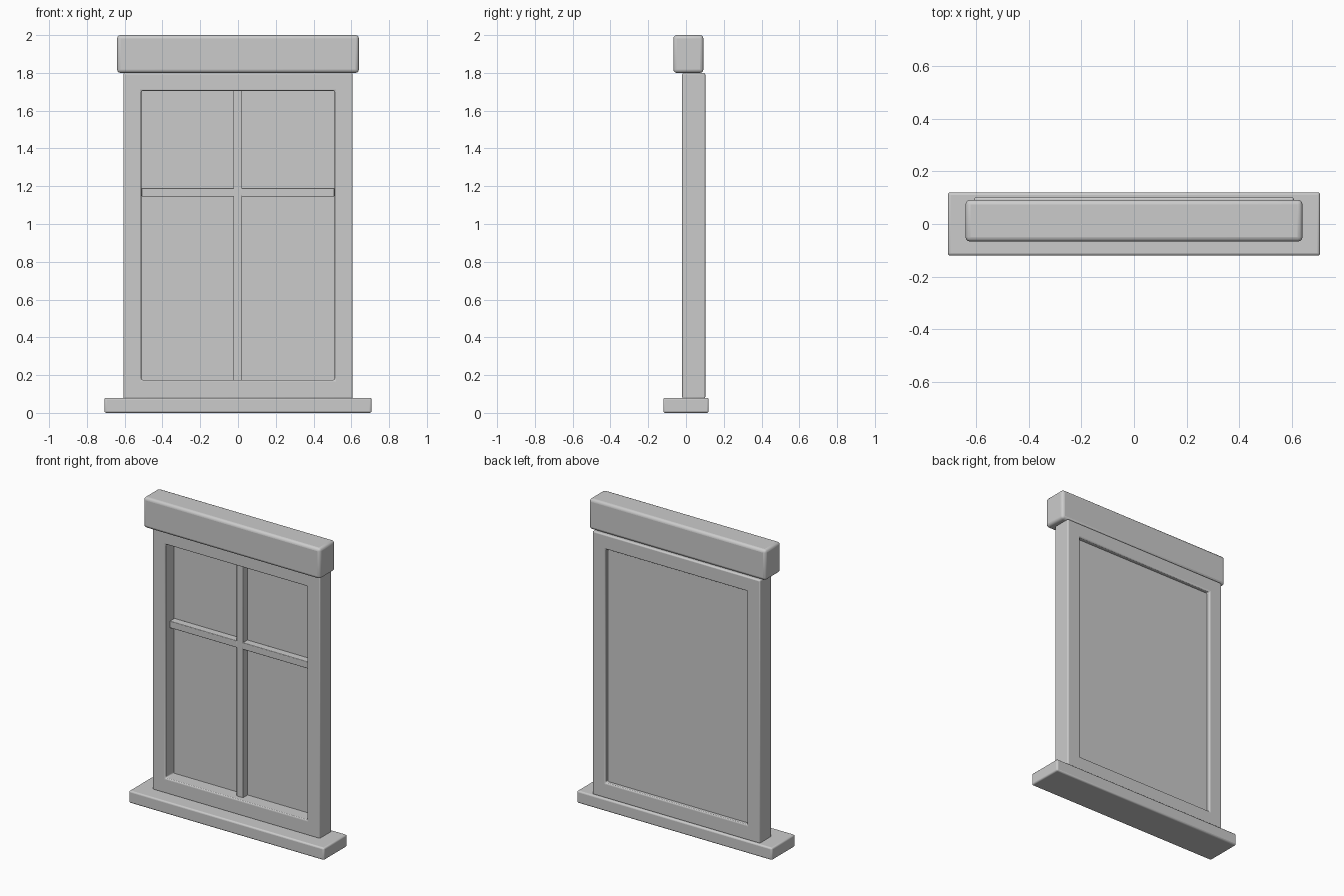
import bpy
import bmesh
from math import radians

cube = bpy.data.objects.get("Cube")
if cube:
    bpy.data.objects.remove(cube, do_unlink=True)

# One painted grey finish
paint = bpy.data.materials.new("light grey")
paint.use_nodes = True
colour = (0.6, 0.6, 0.6, 1)
paint.diffuse_color = colour
paint.node_tree.nodes["Principled BSDF"].inputs["Base Color"].default_value = colour


def finish(name, bm, bevel):
    """Turn a bmesh into a painted object with rounded edges."""
    bmesh.ops.recalc_face_normals(bm, faces=bm.faces)
    mesh = bpy.data.meshes.new(name)
    bm.to_mesh(mesh)
    bm.free()
    mesh.materials.append(paint)
    obj = bpy.data.objects.new(name, mesh)
    bpy.context.collection.objects.link(obj)
    if bevel:
        mod = obj.modifiers.new("rounded edges", 'BEVEL')
        mod.width = bevel
        mod.segments = 3
        mod.limit_method = 'ANGLE'
    bpy.ops.object.select_all(action='DESELECT')
    obj.select_set(True)
    bpy.context.view_layer.objects.active = obj
    bpy.ops.object.shade_smooth_by_angle(angle=radians(35))
    return obj


def box(name, x, y, z, bevel=0):
    """Box spanning the given (low, high) ranges."""
    bm = bmesh.new()
    bmesh.ops.create_cube(bm, size=1)
    for v in bm.verts:
        for i, (low, high) in enumerate((x, y, z)):
            v.co[i] = low if v.co[i] < 0 else high
    return finish(name, bm, bevel)


def ring_frame(name, outer, inner, y, bevel):
    """Rectangular frame; outer and inner are (half width, bottom, top)."""
    bm = bmesh.new()
    loops = []
    for half, bottom, top in (outer, inner):
        for depth in y:
            corners = ((-half, bottom), (half, bottom), (half, top), (-half, top))
            loops.append([bm.verts.new((px, depth, pz)) for px, pz in corners])
    outer_front, outer_back, inner_front, inner_back = loops
    for a, b in ((outer_front, outer_back), (outer_back, inner_back),
                 (inner_back, inner_front), (inner_front, outer_front)):
        for i in range(4):
            j = (i + 1) % 4
            bm.faces.new((a[i], a[j], b[j], b[i]))
    return finish(name, bm, bevel)


# Sill and header
box("sill", (-0.707, 0.707), (-0.12, 0.12), (0, 0.08), 0.01)
box("header", (-0.64, 0.64), (-0.067, 0.092), (1.8, 2.0), 0.018)

# Frame around the opening
ring_frame("frame", (0.607, 0.075, 1.8), (0.512, 0.175, 1.705), (-0.02, 0.102), 0.008)

# Pane set near the back of the frame
box("pane", (-0.52, 0.52), (0.068, 0.075), (0.165, 1.715))

# Glazing bars
box("upright_bar", (-0.025, 0.022), (0.02, 0.07), (0.17, 1.71), 0.004)
for side, span in (("right", (-0.51, -0.02)), ("left", (0.017, 0.51))):
    box(side + "_cross_bar", span, (0.02, 0.07), (1.145, 1.19), 0.004)
